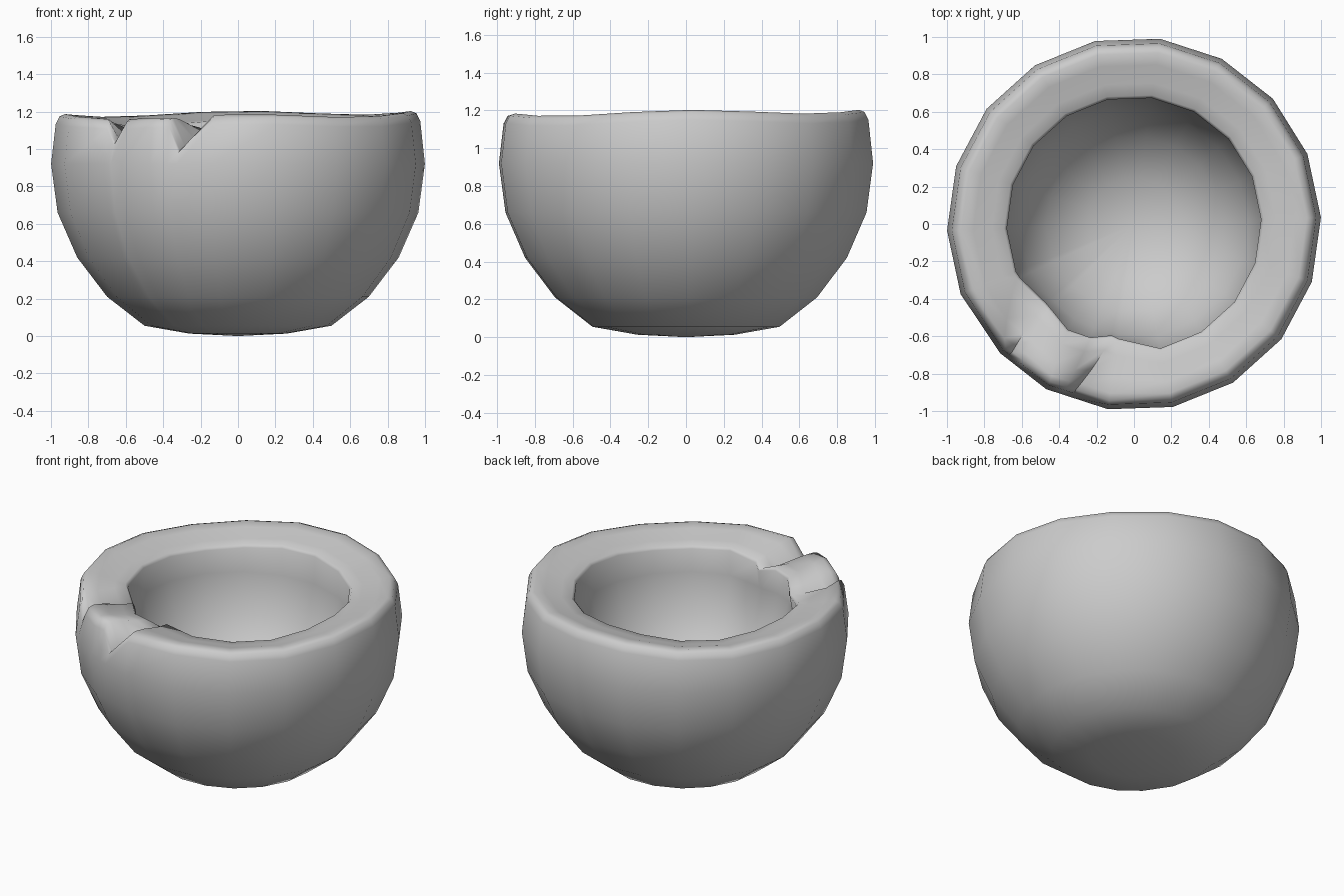
import bpy, bmesh, math

if "Cube" in bpy.data.objects:
    bpy.data.objects.remove(bpy.data.objects["Cube"])

# stone material
stone = bpy.data.materials.new("grey stone")
stone.diffuse_color = (0.6, 0.6, 0.6, 1)
stone.use_nodes = True
stone.node_tree.nodes["Principled BSDF"].inputs["Base Color"].default_value = stone.diffuse_color

# bowl profile (radius, height): outside up, over the rim, down inside
PROFILE = [(0.26, 0.013), (0.50, 0.055), (0.70, 0.21), (0.86, 0.42), (0.965, 0.66),
           (1.0, 0.92), (0.975, 1.14), (0.955, 1.18), (0.925, 1.192), (0.86, 1.18),
           (0.76, 1.15), (0.695, 1.143), (0.68, 1.125), (0.685, 0.95), (0.61, 0.70),
           (0.47, 0.48), (0.25, 0.35)]
RIM = range(6, 13)

# columns: (outer angle, inner angle, outer drop, inner drop, inner radius scale)
columns = [(2 + 20 * i, 2 + 20 * i, 0, 0, 1) for i in range(-4, 11)]
columns += [(224, 205, 0.0, 0.0, 1),          # left notch edge
            (226.5, 221.8, 0.13, 0.08, 0.93), # left notch bottom
            (231, 225, 0.0, 0.01, 0.94),      # lump, left
            (242, 238, 0.0, 0.02, 0.99),      # lump, middle
            (247.5, 249, 0.0, 0.03, 0.97),    # lump, right
            (250.5, 258.7, 0.17, 0.07, 0.90), # right notch bottom
            (262, 262, 0.0, 0.0, 0.91)]       # right notch edge


def facet(angle):
    """Keep extra columns on the flat sides of the 18-sided bowl."""
    d = (angle - 2) % 20 - 10
    return math.cos(math.radians(10)) / math.cos(math.radians(d))


bm = bmesh.new()
grid = []
for a_out, a_in, d_out, d_in, scale in columns:
    col = []
    for k, (r, z) in enumerate(PROFILE):
        t = min(max((0.96 - r) / 0.26, 0), 1) if k > 6 else 0
        ang = a_out + (a_in - a_out) * t
        # the chip fades out below the rim and deep inside
        if k > 12:
            s = 1 + (scale - 1) * max(0, 1 - (k - 12) / 3)
        else:
            s = 1 + (scale - 1) * t
        rad = math.radians(ang)
        rr = r * facet(ang) * s
        if k in RIM:
            # wavy rim, a little lower towards the chipped side
            z += 0.012 * math.cos(4 * rad) - 0.009 + 0.012 * math.cos(rad - math.radians(50))
            drop = d_out + (d_in - d_out) * t
            if drop:
                z = min(z, 1.18 - drop - 0.01 * abs(k - 9))
        col.append(bm.verts.new((rr * math.cos(rad), rr * math.sin(rad), z)))
    grid.append(col)

n = len(grid)
base = bm.verts.new((0, 0, 0))
floor = bm.verts.new((0, 0, 0.31))
for i in range(n):
    a, b = grid[i], grid[(i + 1) % n]
    for k in range(len(PROFILE) - 1):
        bm.faces.new((a[k], b[k], b[k + 1], a[k + 1]))
    bm.faces.new((base, b[0], a[0]))
    bm.faces.new((floor, a[-1], b[-1]))
bmesh.ops.recalc_face_normals(bm, faces=bm.faces)

mesh = bpy.data.meshes.new("chipped_bowl")
bm.to_mesh(mesh)
bm.free()
bowl = bpy.data.objects.new("chipped_bowl", mesh)
bpy.context.collection.objects.link(bowl)
mesh.materials.append(stone)

# smooth stone, soft rim
bpy.context.view_layer.objects.active = bowl
bowl.select_set(True)
bpy.ops.object.shade_smooth_by_angle(angle=math.radians(75))
